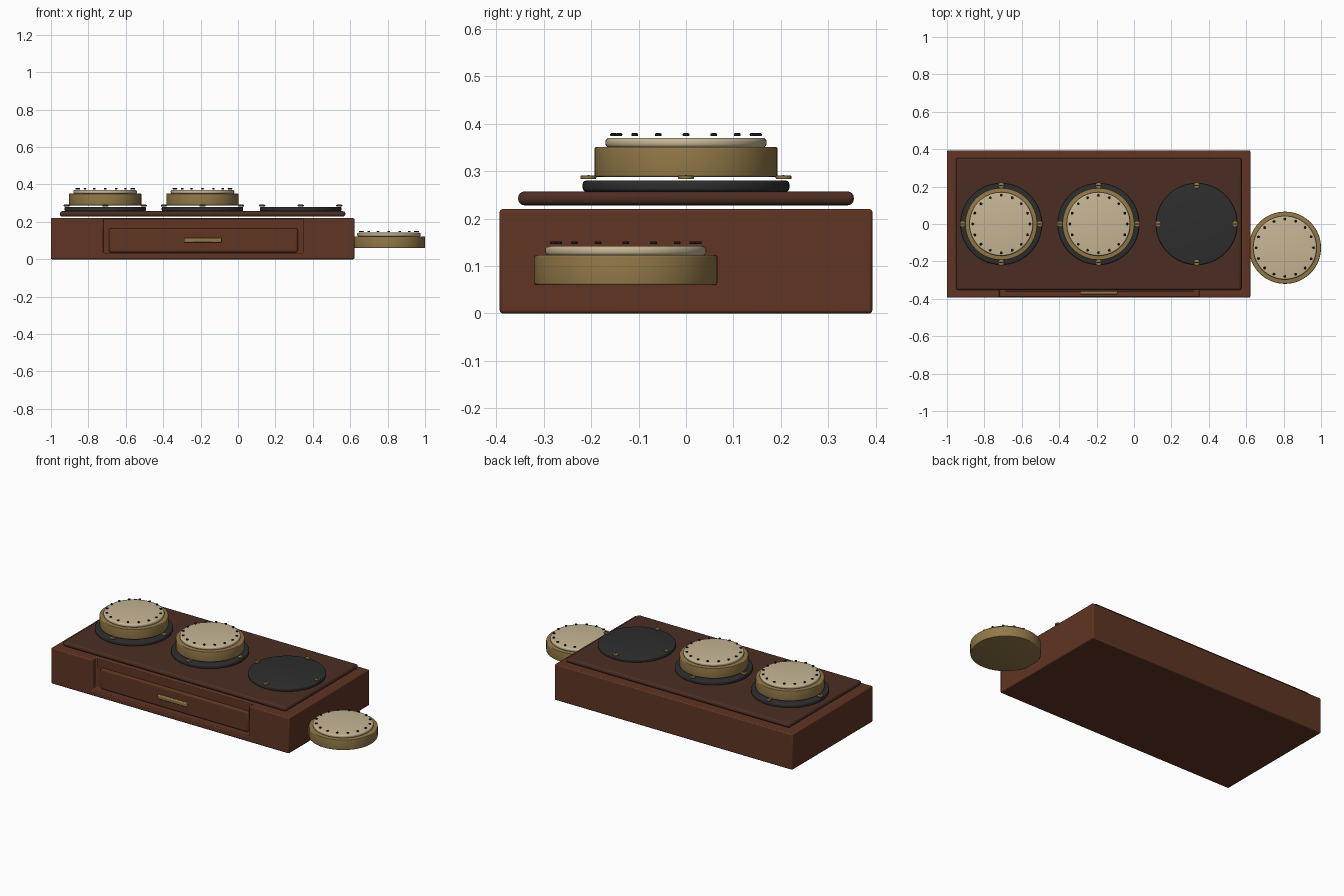
import bpy
import bmesh
from math import cos, sin, pi, radians

if "Cube" in bpy.data.objects:
    bpy.data.objects.remove(bpy.data.objects["Cube"], do_unlink=True)


def material(name, rgb):
    m = bpy.data.materials.new(name)
    m.use_nodes = True
    m.diffuse_color = (*rgb, 1)
    m.node_tree.nodes["Principled BSDF"].inputs["Base Color"].default_value = (*rgb, 1)
    return m


wood = material("red brown wood", (0.115, 0.035, 0.017))
dark_wood = material("dark wood", (0.07, 0.027, 0.017))
brass = material("brass", (0.29, 0.19, 0.065))
cream = material("cream", (0.57, 0.47, 0.30))
charcoal = material("charcoal", (0.027, 0.027, 0.028))
black = material("black", (0.01, 0.01, 0.01))


def finish(name, bm, mat):
    bmesh.ops.recalc_face_normals(bm, faces=bm.faces)
    mesh = bpy.data.meshes.new(name)
    bm.to_mesh(mesh)
    bm.free()
    mesh.materials.append(mat)
    ob = bpy.data.objects.new(name, mesh)
    bpy.context.collection.objects.link(ob)
    return ob


def activate(ob):
    bpy.ops.object.select_all(action='DESELECT')
    ob.select_set(True)
    bpy.context.view_layer.objects.active = ob


def smooth(ob):
    activate(ob)
    bpy.ops.object.shade_smooth_by_angle(angle=radians(35))


def box(name, x, y, z, mat, bevel=0, segments=3):
    """Box from (low, high) ranges, with rounded edges."""
    bm = bmesh.new()
    bmesh.ops.create_cube(bm, size=1)
    for v in bm.verts:
        v.co = [(a + b) / 2 + c * (b - a) for c, (a, b) in zip(v.co, (x, y, z))]
    ob = finish(name, bm, mat)
    if bevel:
        round_edges(ob, bevel, segments)
    return ob


def round_edges(ob, width, segments):
    mod = ob.modifiers.new("round", 'BEVEL')
    mod.width, mod.segments, mod.limit_method = width, segments, 'ANGLE'
    smooth(ob)


def disc(bm, x, y, z0, z1, r, bevel=0, sides=64, steps=4):
    """Upright cylinder with rounded rims, added to bm."""
    arc = [i / steps * pi / 2 for i in range(steps + 1)] if bevel else [0]
    lower = [(r - bevel + bevel * sin(a), z0 + bevel - bevel * cos(a)) for a in arc]
    if not bevel:
        lower = [(r, z0)]
    profile = lower + [(q, z0 + z1 - z) for q, z in reversed(lower)]
    rings = [[bm.verts.new((x + q * cos(2 * pi * i / sides), y + q * sin(2 * pi * i / sides), z))
              for i in range(sides)] for q, z in profile]
    for a, b in zip(rings, rings[1:]):
        for i in range(sides):
            j = (i + 1) % sides
            bm.faces.new((a[i], a[j], b[j], b[i]))
    bm.faces.new(rings[0][::-1])
    bm.faces.new(rings[-1])


def round_part(name, mat, *args, **kw):
    bm = bmesh.new()
    disc(bm, *args, **kw)
    ob = finish(name, bm, mat)
    smooth(ob)
    return ob


# Cabinet with a drawer recess cut into the front
cabinet = box("cabinet", (-1, 0.622), (-0.393, 0.393), (0, 0.22), wood)
cutter = box("recess_cutter", (-0.72, 0.348), (-0.5, -0.348), (0.034, 0.3), wood)
cutter.hide_render = True
mod = cabinet.modifiers.new("recess", 'BOOLEAN')
mod.operation, mod.solver, mod.object = 'DIFFERENCE', 'EXACT', cutter
activate(cabinet)
bpy.ops.object.modifier_apply(modifier="recess")
bpy.data.objects.remove(cutter, do_unlink=True)
round_edges(cabinet, 0.006, 2)

# Drawer front and handle
box("drawer_front", (-0.69, 0.32), (-0.362, -0.335), (0.036, 0.165), wood, 0.012)
box("drawer_handle", (-0.29, -0.088), (-0.376, -0.355), (0.09, 0.114), brass, 0.005)

# Raised top board
box("top_board", (-0.952, 0.574), (-0.354, 0.354), (0.228, 0.257), dark_wood, 0.013, 4)


def can(name, x, y, z):
    """Round brass drum with a cream lid and a ring of small studs."""
    round_part(name + "_drum", brass, x, y, z, z + 0.063, 0.193, bevel=0.004)
    round_part(name + "_lid", cream, x, y, z + 0.062, z + 0.082, 0.17, bevel=0.008)
    bm = bmesh.new()
    for i in range(16):
        a = 2 * pi * i / 16
        disc(bm, x + 0.153 * cos(a), y + 0.153 * sin(a), z + 0.086, z + 0.092,
             0.007, bevel=0.002, sides=12, steps=2)
    smooth(finish(name + "_studs", bm, black))


def base(name, x):
    """Dark mounting plate held by four slotted screws."""
    round_part(name + "_plate", charcoal, x, 0, 0.257, 0.28, 0.218, bevel=0.007)
    bm = bmesh.new()
    for i in range(4):
        sx, sy = x + 0.206 * cos(i * pi / 2), 0.206 * sin(i * pi / 2)
        disc(bm, sx, sy, 0.283, 0.291, 0.017, bevel=0.003, sides=20, steps=2)
        box(f"{name}_screw_slot_{i + 1}", (sx - 0.013, sx + 0.013),
            (sy - 0.002, sy + 0.002), (0.289, 0.2915), black)
    smooth(finish(name + "_screws", bm, brass))


# Three mounting plates, two of them carrying a drum
for label, cx in (("right", -0.71), ("middle", -0.19), ("left", 0.335)):
    base(label, cx)
    if label != "left":
        can(label, cx, 0, 0.288)

# Loose drum beside the cabinet
can("loose", 0.807, -0.127, 0.06)
